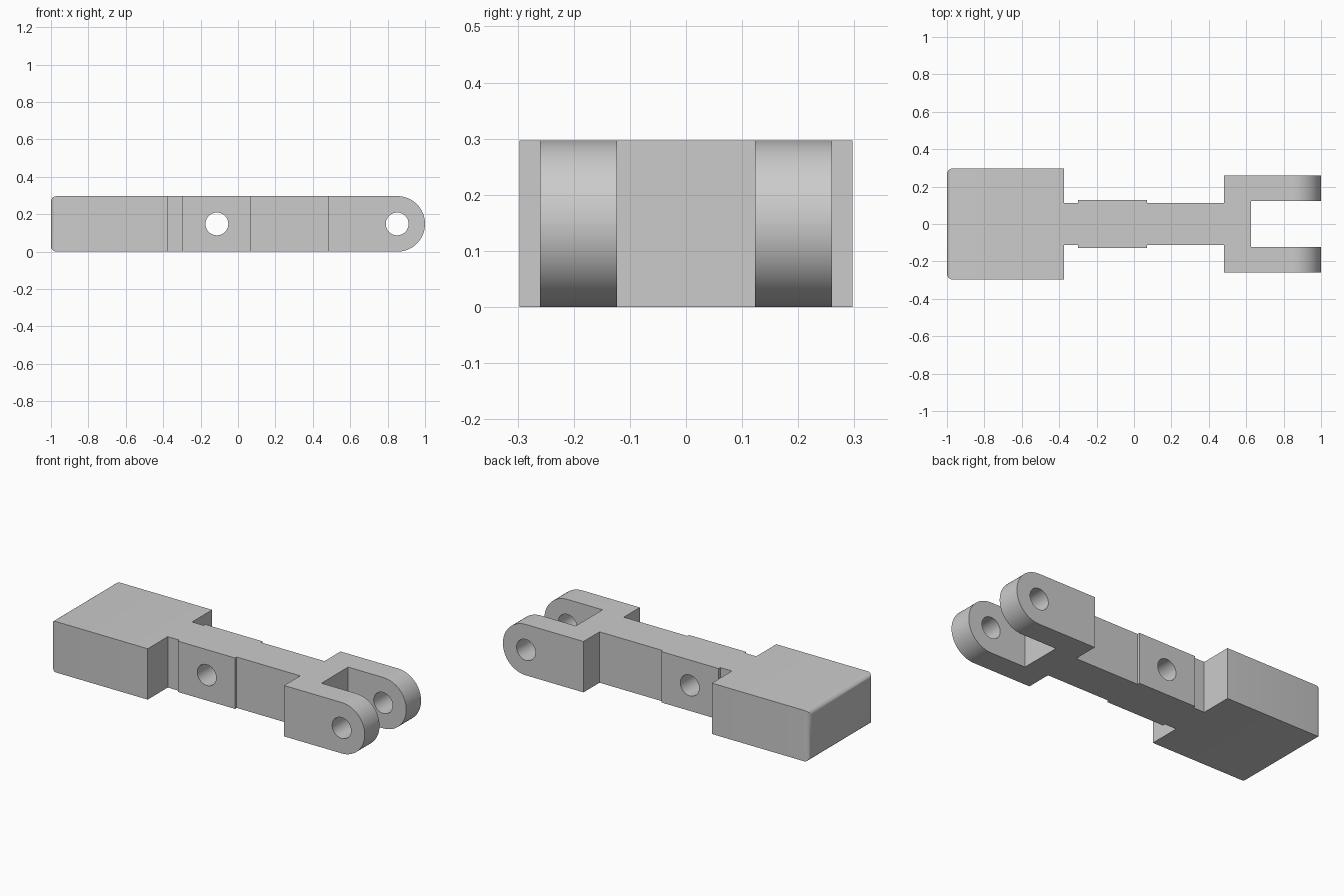
import bpy, bmesh, math

if "Cube" in bpy.data.objects:
    bpy.data.objects.remove(bpy.data.objects["Cube"])

H = 0.297
MID = H / 2

# Half of the plan outline, from the block end to the fork slot
half = [(-1, .297), (-.375, .297), (-.375, .112), (-.30, .112), (-.30, .127),
        (.07, .127), (.07, .112), (.48, .112), (.48, .26), (1, .26),
        (1, .123), (.625, .123)]
outline = half + [(x, -y) for x, y in reversed(half)]

grey = bpy.data.materials.new("grey")
grey.diffuse_color = (0.6, 0.6, 0.6, 1)
grey.use_nodes = True
grey.node_tree.nodes["Principled BSDF"].inputs["Base Color"].default_value = grey.diffuse_color

# Extrude the outline to full height
bm = bmesh.new()
base = bm.faces.new([bm.verts.new((x, y, 0)) for x, y in outline])
ext = bmesh.ops.extrude_face_region(bm, geom=[base])
bmesh.ops.translate(bm, vec=(0, 0, H),
                    verts=[g for g in ext["geom"] if isinstance(g, bmesh.types.BMVert)])
bmesh.ops.recalc_face_normals(bm, faces=bm.faces)


def bevel_end(x, radius, segments, keep):
    edges = [e for e in bm.edges
             if all(abs(v.co.x - x) < 1e-4 for v in e.verts) and keep(e)]
    bmesh.ops.bevel(bm, geom=edges, offset=radius, offset_type='OFFSET',
                    segments=segments, profile=0.5, affect='EDGES')


# Round fork tips, then soften the block end
bevel_end(1, MID - 0.0005, 16, lambda e: abs(e.verts[0].co.z - e.verts[1].co.z) < 1e-4)
bevel_end(-1, 0.03, 5, lambda e: True)

mesh = bpy.data.meshes.new("link_body")
bm.to_mesh(mesh)
bm.free()
mesh.materials.append(grey)
body = bpy.data.objects.new("link_body", mesh)
bpy.context.collection.objects.link(body)


# Pin holes through the neck and the fork
for name, x in (("neck_hole_cutter", -.113), ("fork_hole_cutter", .851)):
    bpy.ops.mesh.primitive_cylinder_add(vertices=48, radius=.061, depth=1,
                                        location=(x, 0, MID),
                                        rotation=(math.pi / 2, 0, 0))
    cutter = bpy.context.object
    cutter.name = name
    cutter.data.materials.append(grey)
    cutter.hide_render = True
    cutter.hide_set(True)
    mod = body.modifiers.new(name, 'BOOLEAN')
    mod.operation = 'DIFFERENCE'
    mod.solver = 'EXACT'
    mod.object = cutter

# Bake the holes and shade smooth with sharp edges kept
bpy.ops.object.select_all(action='DESELECT')
bpy.context.view_layer.objects.active = body
body.select_set(True)
for mod in list(body.modifiers):
    cutter = mod.object
    bpy.ops.object.modifier_apply(modifier=mod.name)
    bpy.data.objects.remove(cutter)
bpy.ops.object.shade_smooth_by_angle(angle=math.radians(30))
